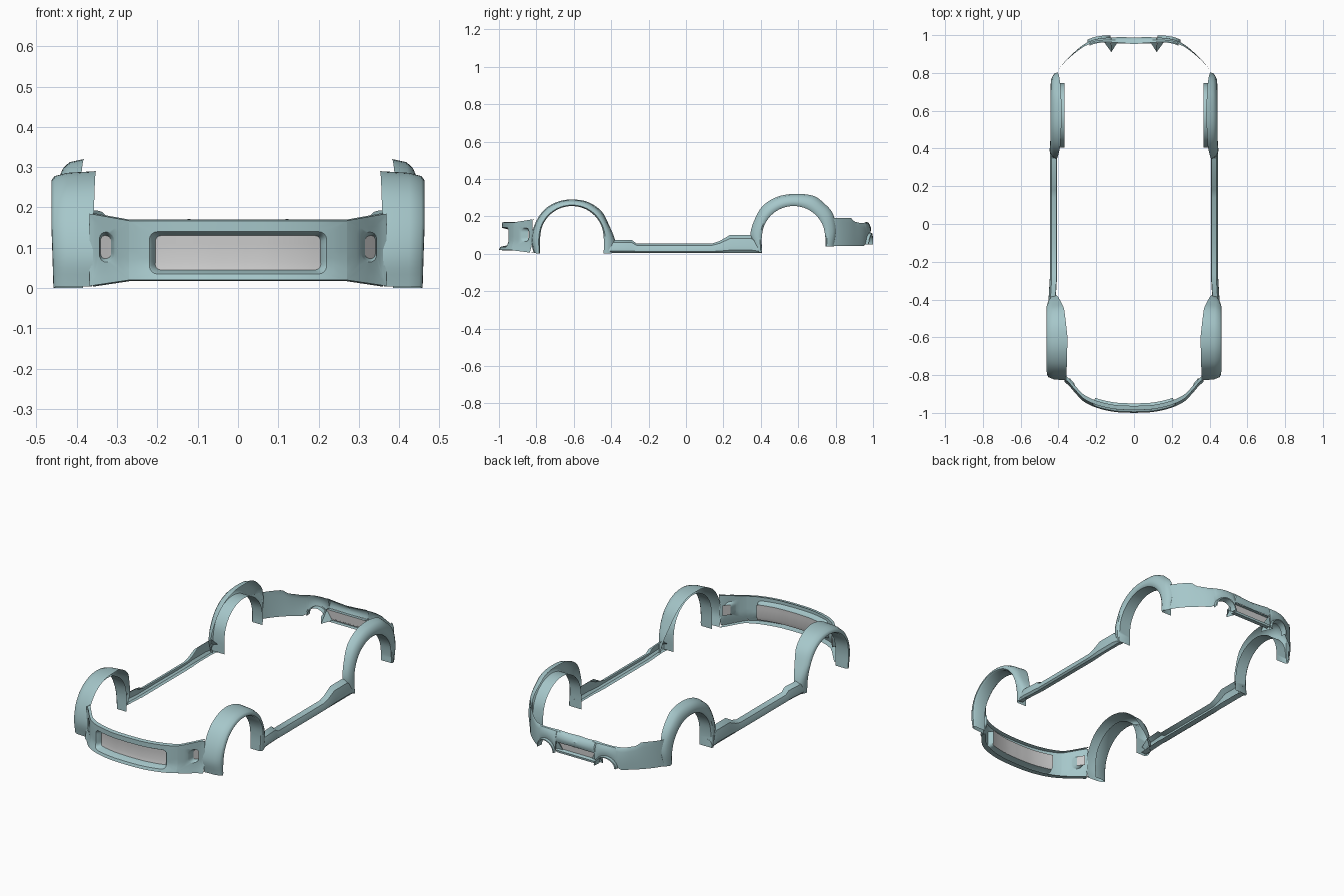
import bpy, bmesh, math

if "Cube" in bpy.data.objects:
    bpy.data.objects.remove(bpy.data.objects["Cube"])

paint = bpy.data.materials.new("paint")
paint.diffuse_color = (0.38, 0.57, 0.59, 1)
paint.use_nodes = True
paint.node_tree.nodes["Principled BSDF"].inputs["Base Color"].default_value = paint.diffuse_color


def spline(pts, x):
    """Smooth curve through sorted (x, value) points."""
    n = len(pts)
    x = min(max(x, pts[0][0]), pts[-1][0])
    i = next((k for k in range(n - 1) if x <= pts[k + 1][0]), n - 2)

    def slope(k):
        a, b = pts[max(k - 1, 0)], pts[min(k + 1, n - 1)]
        return (b[1] - a[1]) / (b[0] - a[0])
    h = pts[i + 1][0] - pts[i][0]
    t = (x - pts[i][0]) / h
    return ((2*t**3 - 3*t*t + 1) * pts[i][1] + (t**3 - 2*t*t + t) * h * slope(i)
            + (3*t*t - 2*t**3) * pts[i + 1][1] + (t**3 - t*t) * h * slope(i + 1))


def linear(pts, x):
    for a, b in zip(pts, pts[1:]):
        if x <= b[0]:
            return a[1] + (b[1] - a[1]) * (x - a[0]) / (b[0] - a[0])
    return pts[-1][1]


def span(a, b, n):
    return [a + (b - a) * i / (n - 1) for i in range(n)]


def loft(name, rows, closed=False, mirror=False, mat=paint, angle=35):
    """Skin a sheet through rows of points."""
    bm = bmesh.new()
    vs = [[bm.verts.new(p) for p in r] for r in rows]
    for a, b in zip(vs, vs[1:]):
        m = len(a)
        for i in range(m if closed else m - 1):
            j = (i + 1) % m
            bm.faces.new((a[i], a[j], b[j], b[i]))
    bmesh.ops.remove_doubles(bm, verts=bm.verts, dist=0.0004)
    bmesh.ops.recalc_face_normals(bm, faces=bm.faces)
    me = bpy.data.meshes.new(name)
    bm.to_mesh(me)
    bm.free()
    ob = bpy.data.objects.new(name, me)
    bpy.context.collection.objects.link(ob)
    if mat:
        me.materials.append(mat)
    bpy.ops.object.select_all(action='DESELECT')
    ob.select_set(True)
    bpy.context.view_layer.objects.active = ob
    bpy.ops.object.shade_smooth_by_angle(angle=math.radians(angle))
    if mirror:
        ob.modifiers.new("mirror", 'MIRROR')
    return ob


def round_rect(cx, cz, hw, hh, r, nx, nz, k=4):
    """Rounded rectangle loop with fixed point counts per side."""
    out = []
    for q, (sx, sz) in enumerate(((1, 1), (-1, 1), (-1, -1), (1, -1))):
        ox, oz = cx + sx * (hw - r), cz + sz * (hh - r)
        for i in range(k + 1):
            a = math.pi / 2 * (q + i / k)
            out.append((ox + r * math.cos(a), oz + r * math.sin(a)))
        n = nx if q % 2 == 0 else nz
        last = out[-1]
        dx, dz = ((-2*(hw-r), 0), (0, -2*(hh-r)), (2*(hw-r), 0), (0, 2*(hh-r)))[q]
        out += [(last[0] + dx * i / n, last[1] + dz * i / n) for i in range(1, n)]
    return out


def between(a, b, t):
    return [(p[0] + (q[0]-p[0]) * t, p[1] + (q[1]-p[1]) * t) for p, q in zip(a, b)]


# Front bumper surface
NOSE = [(0, -.985), (.1, -.98), (.2, -.957), (.27, -.922), (.315, -.875),
        (.355, -.83), (.40, -.805), (.44, -.785)]


def nose(x, z, depth=0):
    ax = abs(x)
    k = max(0, ax - .27) / .1
    y = spline(NOSE, ax) + depth - .015 * min(1, max(0, (.06 - z) / .04))
    return (x, y, z + k * (-.015 + .033 * (z - .02) / .147))


def opening(name, outer, hole, throat, depth, mirror):
    rings = [(between(outer, hole, t), 0) for t in (0, .33, .67, 1)]
    rings += [(between(hole, throat, .3), depth * .15), (throat, depth)]
    loft(name, [[nose(x, z, d) for x, z in ring] for ring, d in rings], True, mirror)


opening("front_bumper", round_rect(0, .0935, .27, .0735, .0002, 24, 6),
        round_rect(0, .0875, .22, .0525, .02, 24, 6),
        round_rect(0, .0875, .205, .0425, .014, 24, 6), .035, False)
opening("front_bumper_corner", round_rect(.319, .0935, .049, .0735, .0002, 4, 6),
        round_rect(.325, .10, .019, .033, .017, 4, 6),
        round_rect(.328, .10, .013, .025, .011, 4, 6), .03, True)
loft("front_grille", [[nose(x, z, .035) for x in span(-.206, .206, 25)]
                      for z in (.044, .065, .11, .131)], mat=None)
loft("fog_recess", [[nose(x, z, .03) for x in (.314, .328, .342)]
                    for z in (.075, .10, .125)], mirror=True, mat=None)
# Folded edges above and below the front bumper
xs = span(-.36, .36, 41)
loft("front_lip", [[nose(x, .02) for x in xs],
                   [(x, nose(x, .02)[1] + .035, nose(x, .02)[2] - .003) for x in xs]])
loft("front_top_fold", [[nose(x, .167) for x in xs],
                        [(x, nose(x, .167)[1] + .022, nose(x, .167)[2] + .003) for x in xs]])


# Wheel arch flares
def flare(name, cy, outline, foot, lip_x, out_x, inner_x):
    r, cz = .17, .085
    hole = [(cy - r, foot[0])]
    hole += [(cy - r * math.cos(math.pi * i / 8), cz + r * math.sin(math.pi * i / 8))
             for i in range(9)]
    hole.append((cy + r, foot[1]))
    rows = []
    for t in span(0, 10, 51):
        o = [spline([(i, p[k]) for i, p in enumerate(hole)], t) for k in (0, 1)]
        u = [spline([(i, p[k]) for i, p in enumerate(outline)], t) for k in (0, 1)]
        ix, ox = linear(inner_x, t), linear(out_x, t)
        sec = [(lip_x, 0), (ox - .008, 0), (ox, .15), (ox - .001, .4),
               (ox - .008, .65), (ox - .3 * (ox - ix) - .006, .88), (ix, 1)]
        rows.append([(x, o[0] + (u[0]-o[0]) * s, o[1] + (u[1]-o[1]) * s) for x, s in sec])
    loft(name, rows, mirror=True, angle=45)


flare("front_flare", -.61,
      [(-.815, .004), (-.828, .08), (-.805, .165), (-.755, .238), (-.68, .28), (-.6, .29),
       (-.52, .275), (-.45, .225), (-.41, .15), (-.38, .075), (-.375, .004)],
      (0, 0), .385, [(0, .458), (2, .463), (8, .463), (10, .452)],
      [(0, .362), (5, .352), (7, .37), (10, .425)])
flare("rear_flare", .575,
      [(.375, .01), (.345, .10), (.37, .19), (.415, .26), (.49, .305), (.58, .32),
       (.68, .31), (.74, .268), (.785, .215), (.803, .13), (.79, .04)],
      (.005, .04), .368, [(0, .448), (3, .443), (8, .441), (10, .437)],
      [(0, .42), (3, .39), (5, .382), (7, .39), (10, .412)])

# Side skirts
rows = []
for y, top, dx in ((-.43, .04, .006), (-.39, .074, .006), (-.29, .074, 0), (-.265, .055, 0),
                   (-.1, .055, 0), (.14, .055, 0), (.18, .068, 0), (.235, .1, 0),
                   (.35, .1, 0), (.405, .05, 0)):
    rows.append([(x + dx, y, .005 + (top - .005) * s) for x, s in
                 ((.408, .1), (.436, 0), (.446, .15), (.445, .4), (.436, .8), (.41, 1))])
loft("side_skirt", rows, mirror=True)

# Rear bumper with exhaust cutouts
TAIL = [(0, .982), (.1, .984), (.2, .976), (.26, .952), (.32, .905), (.37, .855),
        (.41, .8), (.435, .745)]
TOP = [(0, .165), (.06, .166), (.12, .171), (.2, .168), (.27, .163), (.32, .172),
       (.34, .192), (.435, .192)]


def bottom(x):
    if x < .122:
        return .11
    if abs(x - .185) < .056:
        return .05 + math.sqrt(.056**2 - (x - .185)**2)
    return .05 if x < .26 else .042


xs = span(0, .118, 8) + [.123] + [.185 - .0559 * math.cos(math.pi * i / 14) for i in range(15)]
xs += span(.25, .435, 18)
rows = []
for x in xs:
    b, t, y = bottom(x), linear(TOP, x), spline(TAIL, x)
    k = max(0, 1 - x / .4)
    rows.append([(x, y + dy * k, b + (t - b) * s) for s, dy in
                 ((0, 0), (.25, .006), (.55, .006), (.8, -.004), (.95, -.014), (1, -.03))])
loft("rear_bumper", rows, mirror=True)

# Flared lips around the exhaust cutouts
arc = [math.pi * i / 16 for i in range(17)]
rim = []
for r, dy in ((.062, 0), (.060, .016), (.054, .016), (.050, -.02)):
    rim.append([(.185 - r * math.cos(a),
                 min(1, spline(TAIL, .185 - r * math.cos(a)) + dy),
                 .05 + r * math.sin(a)) for a in arc])
loft("exhaust_surround", rim, mirror=True)

# Rear grille, its frame and the diffuser fins
xs = span(-.122, .122, 9)
loft("rear_grille", [[(x, .962, z) for x in xs] for z in (.062, .112)], mat=None)
loft("rear_grille_frame", [[(x, y, z) for x in xs] for y, z in
                           ((.983, .11), (.96, .113))])
loft("rear_grille_sill", [[(x, y, z) for x in xs] for y, z in
                          ((.96, .068), (.98, .062), (.978, .05), (.955, .05))])
loft("diffuser_fin", [[(.085, .965, .058), (.12, .91, .05), (.16, .965, .058)],
                      [(.115, .975, .11), (.12, .95, .10), (.128, .975, .11)]],
     closed=True, mirror=True)
